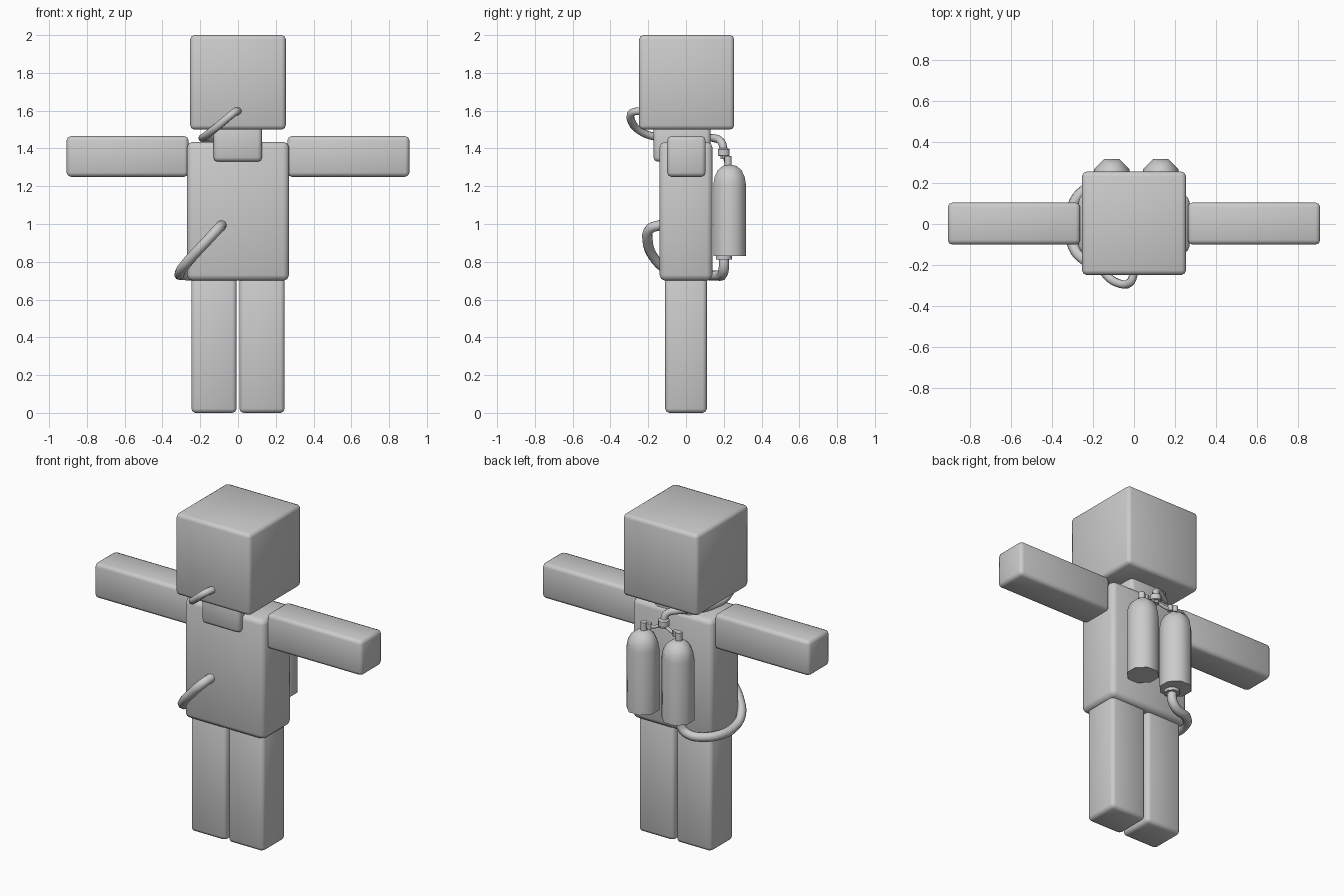
import bpy, bmesh, math
from mathutils import Vector

cube = bpy.data.objects.get("Cube")
if cube:
    bpy.data.objects.remove(cube, do_unlink=True)

# One plain grey for everything
grey = bpy.data.materials.new("plain grey")
grey.use_nodes = True
COLOUR = (0.6, 0.6, 0.6, 1)
grey.diffuse_color = COLOUR
grey.node_tree.nodes["Principled BSDF"].inputs["Base Color"].default_value = COLOUR


def finish(name, bm, angle=50):
    mesh = bpy.data.meshes.new(name)
    bmesh.ops.recalc_face_normals(bm, faces=bm.faces)
    bm.to_mesh(mesh)
    bm.free()
    mesh.materials.append(grey)
    ob = bpy.data.objects.new(name, mesh)
    bpy.context.collection.objects.link(ob)
    bpy.ops.object.select_all(action='DESELECT')
    ob.select_set(True)
    bpy.context.view_layer.objects.active = ob
    bpy.ops.object.shade_smooth_by_angle(angle=math.radians(angle))
    return ob


def block(name, low, high, bevel=0.022):
    """Box between two corners with softened edges."""
    low, high = Vector(low), Vector(high)
    bm = bmesh.new()
    bmesh.ops.create_cube(bm, size=1)
    for v in bm.verts:
        v.co = (low + high) / 2 + v.co * (high - low)
    bmesh.ops.bevel(bm, geom=bm.edges[:], offset=bevel, segments=2,
                    profile=0.5, affect='EDGES')
    return finish(name, bm)


def lathe(name, centre, profile, sides=8):
    """Upright turned part from (radius, height) pairs, with flat ends."""
    bm = bmesh.new()
    rings = []
    for r, z in profile:
        turns = [2 * math.pi * (i + 0.5) / sides for i in range(sides)]
        rings.append([bm.verts.new((centre[0] + r * math.cos(a),
                                    centre[1] + r * math.sin(a), z)) for a in turns])
    for a, b in zip(rings, rings[1:]):
        for i in range(sides):
            j = (i + 1) % sides
            bm.faces.new((a[i], a[j], b[j], b[i]))
    bm.faces.new(rings[0])
    bm.faces.new(rings[-1])
    return finish(name, bm)


def hose(name, points, radius):
    """Round tube through the given points."""
    curve = bpy.data.curves.new(name, 'CURVE')
    curve.dimensions = '3D'
    curve.bevel_depth = radius
    curve.bevel_resolution = 2
    curve.resolution_u = 4
    curve.use_fill_caps = True
    spline = curve.splines.new('BEZIER')
    spline.bezier_points.add(len(points) - 1)
    for p, co in zip(spline.bezier_points, points):
        p.co = co
        p.handle_left_type = p.handle_right_type = 'AUTO'
    curve.materials.append(grey)
    ob = bpy.data.objects.new(name, curve)
    bpy.context.collection.objects.link(ob)


# Body
block("head", (-0.253, -0.248, 1.5), (0.253, 0.255, 2.0))
block("neck", (-0.13, -0.172, 1.33), (0.127, 0.13, 1.53))
block("torso", (-0.27, -0.14, 0.7), (0.27, 0.14, 1.435), 0.03)

# Limbs
for side, s in (("left", 1), ("right", -1)):
    xs = sorted((s * 0.262, s * 0.907))
    block(side + "_arm", (xs[0], -0.1, 1.25), (xs[1], 0.104, 1.465))
    xs = sorted((s * 0.008, s * 0.247))
    block(side + "_leg", (xs[0], -0.11, 0), (xs[1], 0.11, 0.72))

# Air tanks with valves, joined by a manifold
TANK_Y = 0.231
HUB = (0.011, 0.2, 1.365)
for side, x in (("left", 0.13), ("right", -0.108)):
    lathe(side + "_tank", (x, TANK_Y),
          [(0.093, 0.83), (0.093, 1.21), (0.086, 1.25), (0.068, 1.285),
           (0.04, 1.307), (0.019, 1.312)])
    lathe(side + "_valve", (x, TANK_Y - 0.008), [(0.02, 1.3), (0.02, 1.36)])
    lathe(side + "_valve_fitting", (x * 0.75, 0.217), [(0.016, 1.325), (0.016, 1.358)])
    hose(side + "_manifold_pipe",
         [(x, TANK_Y - 0.008, 1.345), (x * 0.6, 0.212, 1.338), HUB], 0.01)
lathe("manifold_hub", HUB[:2], [(0.02, 1.345), (0.02, 1.36), (0.034, 1.362),
                                (0.034, 1.395), (0.022, 1.402)])
lathe("tank_outlet", (-0.108, 0.2), [(0.046, 0.813), (0.046, 0.835)])

# Breathing hose, from the manifold around the neck to the face
hose("breathing_hose",
     [(0.011, 0.2, 1.39), (0.0, 0.19, 1.43), (-0.06, 0.155, 1.453),
      (-0.14, 0.09, 1.455), (-0.182, -0.02, 1.455), (-0.182, -0.15, 1.46),
      (-0.145, -0.235, 1.487), (-0.08, -0.287, 1.54), (-0.02, -0.285, 1.59),
      (0.0, -0.24, 1.598)], 0.021)

# Lower hose, from the right tank around the hip to the belly
hose("lower_hose",
     [(-0.108, 0.2, 0.83), (-0.112, 0.2, 0.765), (-0.15, 0.192, 0.732),
      (-0.24, 0.165, 0.728), (-0.298, 0.09, 0.73), (-0.31, -0.02, 0.735),
      (-0.295, -0.11, 0.765), (-0.245, -0.172, 0.825), (-0.165, -0.203, 0.91),
      (-0.105, -0.19, 0.975), (-0.085, -0.13, 0.995)], 0.027)
